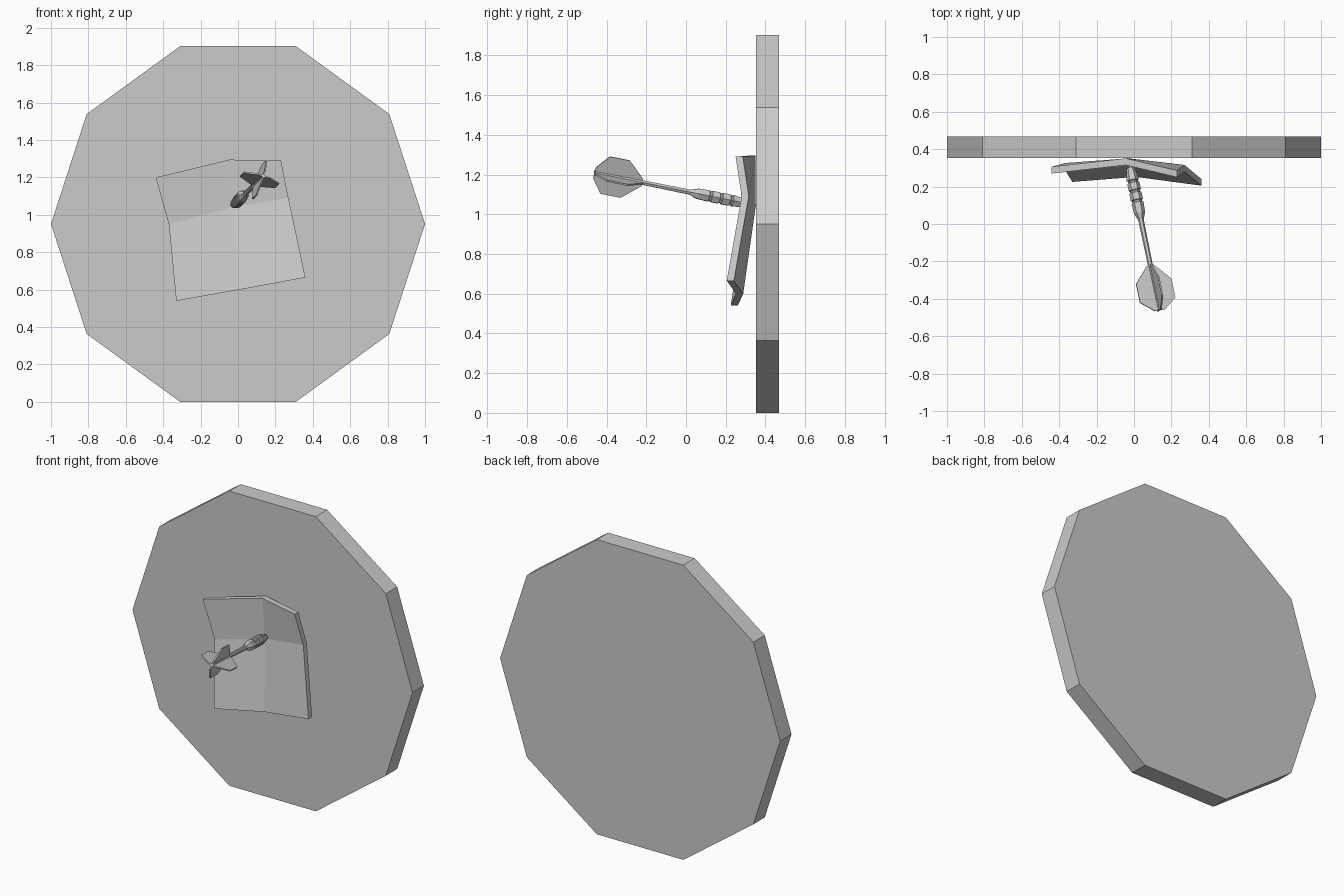
import bpy, bmesh
from math import cos, sin, pi, radians
from mathutils import Vector, Matrix

if "Cube" in bpy.data.objects:
    bpy.data.objects.remove(bpy.data.objects["Cube"])


def make_object(name, bm):
    bmesh.ops.recalc_face_normals(bm, faces=bm.faces)
    me = bpy.data.meshes.new(name)
    bm.to_mesh(me)
    bm.free()
    ob = bpy.data.objects.new(name, me)
    bpy.context.collection.objects.link(ob)
    return ob


def slab(bm, verts, faces, shift):
    """Thin solid: a set of faces extruded along shift."""
    vs = [bm.verts.new(v) for v in verts]
    fs = [bm.faces.new([vs[i] for i in f]) for f in faces]
    ext = bmesh.ops.extrude_face_region(bm, geom=fs, use_keep_orig=True)
    new = [g for g in ext["geom"] if isinstance(g, bmesh.types.BMVert)]
    bmesh.ops.translate(bm, verts=new, vec=shift)


def lathe(name, profile, sides, matrix):
    """Capped low-poly turning from (distance, radius) pairs along local z."""
    bm = bmesh.new()
    rings = [[bm.verts.new((r * cos(2 * pi * i / sides), r * sin(2 * pi * i / sides), s))
              for i in range(sides)] for s, r in profile]
    for a, b in zip(rings, rings[1:]):
        for i in range(sides):
            j = (i + 1) % sides
            bm.faces.new((a[i], a[j], b[j], b[i]))
    bm.faces.new(rings[0])
    bm.faces.new(rings[-1])
    bm.transform(matrix)
    return make_object(name, bm)


# Ten-sided board
bm = bmesh.new()
ring = [(cos(i * pi / 5), 0.352, 0.951 + sin(i * pi / 5)) for i in range(10)]
slab(bm, ring, [range(10)], (0, 0.116, 0))
make_object("board", bm)

# Creased paper sheet: rows from top to bottom, folded both ways
bm = bmesh.new()
paper = [(-0.44, 0.27, 1.20), (-0.045, 0.315, 1.295), (0.23, 0.25, 1.29),
         (-0.37, 0.29, 0.95), (-0.03, 0.315, 1.04), (0.27, 0.28, 1.09),
         (-0.33, 0.225, 0.54), (0.01, 0.252, 0.60), (0.36, 0.205, 0.665)]
quads = [(a, a + 3, a + 4, a + 1) for a in (0, 1, 3, 4)]
slab(bm, paper, quads, (0, 0.036, 0))
make_object("paper_sheet", bm)

# Dart axis frame: origin at the tail, local z towards the tip
tail, tip = Vector((0.137, -0.46, 1.208)), Vector((-0.02, 0.30, 1.055))
axis = (tip - tail).normalized()
side = axis.cross(Vector((0, 0, 1))).normalized()
up = side.cross(axis)
frame = Matrix((side, up, axis)).transposed().to_4x4()
frame.translation = tail

# Shaft
lathe("dart_shaft", [(0, 0.011), (0.25, 0.013), (0.53, 0.015)], 6, frame)

# Grooved barrel, tapering to the point
barrel = [(0.50, 0.014), (0.54, 0.030)]
for s in (0.60, 0.655, 0.71):
    barrel += [(s - 0.004, 0.033), (s, 0.027), (s + 0.008, 0.027), (s + 0.012, 0.033)]
barrel += [(0.76, 0.028), (0.79, 0.022)]
lathe("dart_barrel", barrel, 6, frame)
lathe("dart_point", [(0.78, 0.010), (0.90, 0.003)], 6, frame)

# Four flight fins
outline = [(0, 0), (0.03, 0), (0.10, 0.055), (0.10, 0.16), (0.018, 0.25), (0, 0.25)]
for k in range(4):
    bm = bmesh.new()
    slab(bm, [(r, -0.004, s) for r, s in outline], [range(6)], (0, 0.008, 0))
    bm.transform(frame @ Matrix.Rotation(radians(-18 + 90 * k), 4, 'Z'))
    make_object(f"flight_fin_{k + 1}", bm)
